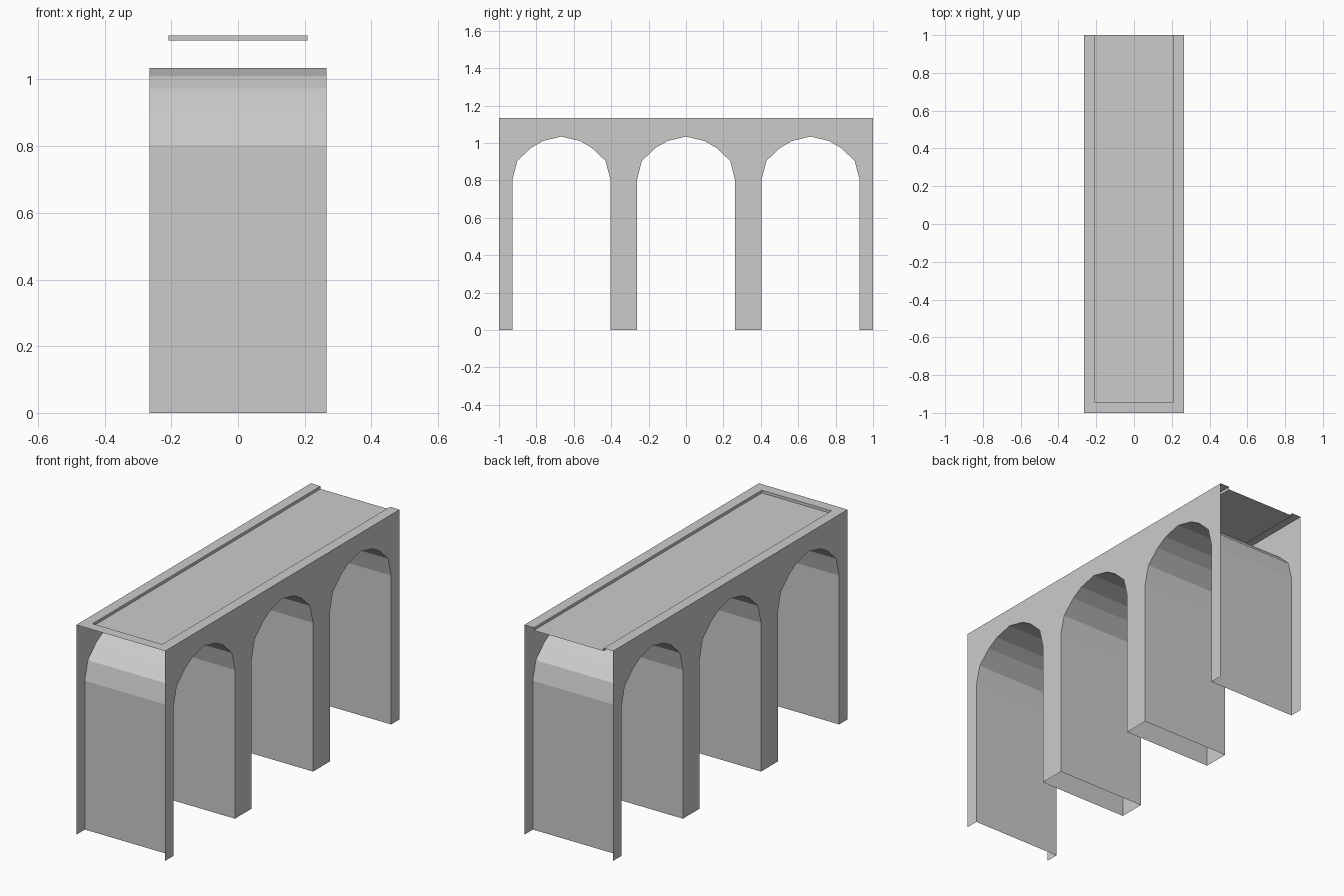
import bpy

if "Cube" in bpy.data.objects:
    bpy.data.objects.remove(bpy.data.objects["Cube"])

W, WI = 0.265, 0.208          # outer and recess half widths
TOP, DECK = 1.132, 1.117      # rim height and deck height
FRONT = -0.943                # front edge of the recess
CENTRES = (-0.666, 0.0, 0.666)
HALF = [(0.262, 0.0), (0.262, 0.803), (0.236, 0.904), (0.163, 0.973), (0.10, 1.01)]
ARCH = [(-y, z) for y, z in HALF] + [(0, 1.034)] + HALF[::-1]


def make(name, verts, faces):
    mesh = bpy.data.meshes.new(name)
    mesh.from_pydata(verts, [], faces)
    mesh.update()
    ob = bpy.data.objects.new(name, mesh)
    bpy.context.collection.objects.link(ob)
    return ob


# Side walls: one outline with three arched openings
outline = [(-1, TOP), (-1, 0)]
for c in CENTRES:
    outline += [(c + y, z) for y, z in ARCH]
outline += [(1, 0), (1, TOP)]
n = len(outline)
for name, x in (("left_wall", -W), ("right_wall", W)):
    order = list(range(n)) if x > 0 else list(range(n))[::-1]
    make(name, [(x, y, z) for y, z in outline], [order])

# Arch linings: open strips through the bridge
k = len(ARCH)
for i, c in enumerate(CENTRES):
    verts = [(x, c + y, z) for x in (-W, W) for y, z in ARCH]
    lining = make(f"arch_lining_{i + 1}", verts,
                  [(j, j + 1, k + j + 1, k + j) for j in range(k - 1)])
    lining.data.polygons.foreach_set("use_smooth", [False] * (k - 1))

# Raised rim on three sides, open at the back
make("rim",
     [(-W, 1, TOP), (-W, -1, TOP), (W, -1, TOP), (W, 1, TOP),
      (-WI, 1, TOP), (-WI, FRONT, TOP), (WI, FRONT, TOP), (WI, 1, TOP),
      (-WI, 1, DECK), (-WI, FRONT, DECK), (WI, FRONT, DECK), (WI, 1, DECK)],
     [(i, i + 1, i + 5, i + 4) for i in range(3)] +
     [(i + 4, i + 5, i + 9, i + 8) for i in range(3)])

# Sunken deck
make("deck", [(-WI, FRONT, DECK), (WI, FRONT, DECK), (WI, 1, DECK), (-WI, 1, DECK)],
     [(0, 1, 2, 3)])
